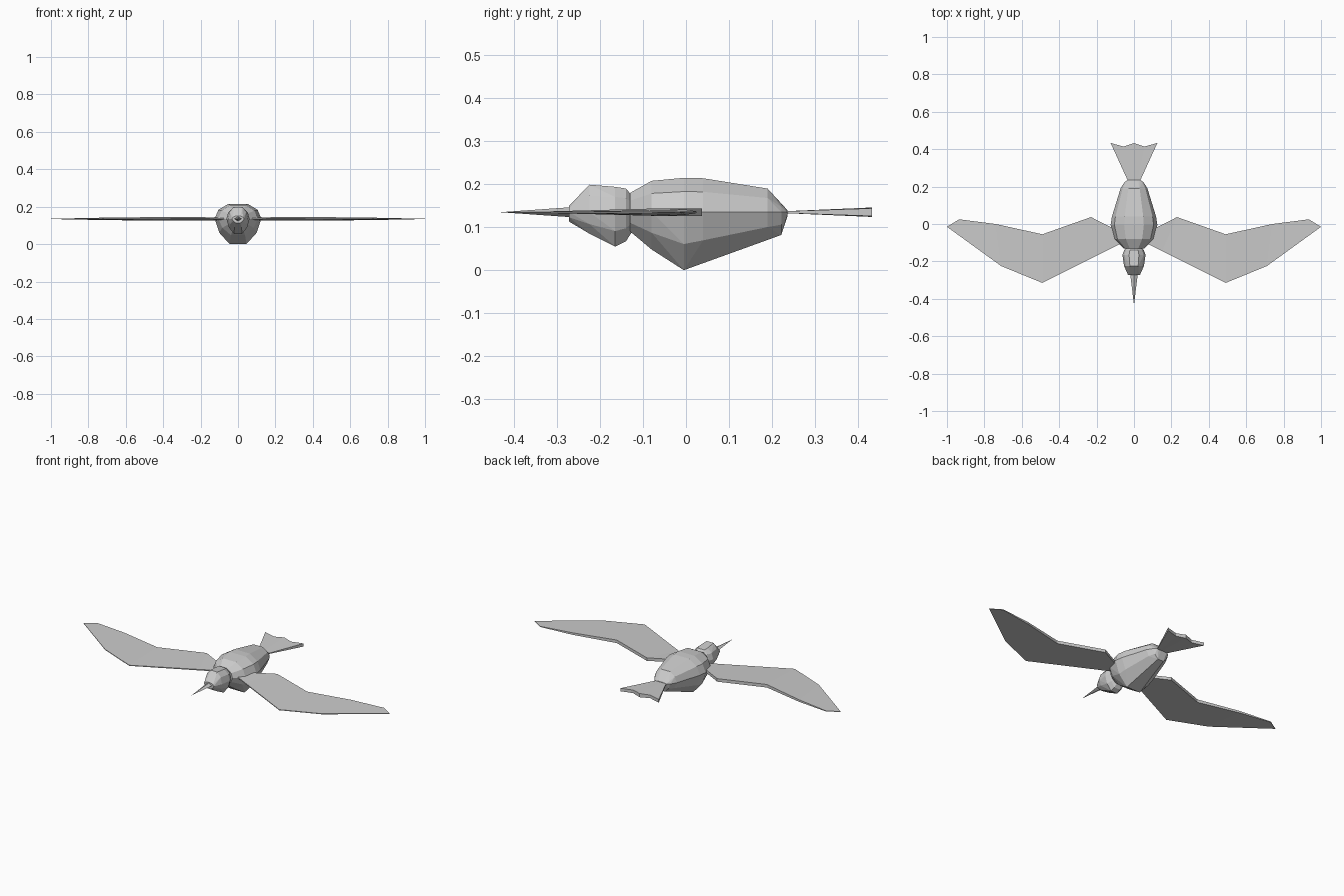
import bpy, bmesh

if "Cube" in bpy.data.objects:
    bpy.data.objects.remove(bpy.data.objects["Cube"])

grey = bpy.data.materials.new("plain_grey")
grey.diffuse_color = (0.6, 0.6, 0.6, 1)
grey.use_nodes = True
grey.node_tree.nodes["Principled BSDF"].inputs["Base Color"].default_value = grey.diffuse_color
MID = 0.135  # height of the wing, beak and tail plane


def finish(bm, name):
    bmesh.ops.recalc_face_normals(bm, faces=bm.faces)
    mesh = bpy.data.meshes.new(name)
    bm.to_mesh(mesh)
    bm.free()
    mesh.materials.append(grey)
    obj = bpy.data.objects.new(name, mesh)
    bpy.context.collection.objects.link(obj)
    return obj


def faceted_hull(name, rings):
    """Low-poly shell around rings of (y, half width, top, bottom)."""
    bm = bmesh.new()
    for y, w, top, bottom in rings:
        mid = min(max(MID, bottom), top)
        for s in (-1, 1):
            for x, z in ((0.42, top), (0.84, mid + (top - mid) * 0.6), (1, mid),
                         (0.8, mid + (bottom - mid) * 0.55), (0.36, bottom)):
                bm.verts.new((s * w * x, y, z))
    hull = bmesh.ops.convex_hull(bm, input=bm.verts)
    loose = [v for v in hull["geom_interior"] if isinstance(v, bmesh.types.BMVert)]
    bmesh.ops.delete(bm, geom=loose, context='VERTS')
    bmesh.ops.dissolve_limit(bm, angle_limit=0.09, verts=bm.verts, edges=bm.edges)
    return finish(bm, name)


def blade(name, strips):
    """Thin wedge from strips of (front x, front y, front half thickness,
    back x, back y, back half thickness)."""
    bm = bmesh.new()
    rows = []
    for fx, fy, ft, bx, by, bt in strips:
        rows.append([bm.verts.new(p) for p in (
            (fx, fy, MID + ft), (bx, by, MID + bt),
            (bx, by, MID - bt), (fx, fy, MID - ft))])
    for a, b in zip(rows, rows[1:]):
        for i in range(4):
            j = (i + 1) % 4
            bm.faces.new((a[i], a[j], b[j], b[i]))
    bm.faces.new(rows[0])
    bm.faces.new(rows[-1])
    return finish(bm, name)


# Body: narrow neck, deep breast, tapered rump
faceted_hull("body", [
    (-0.13, 0.055, 0.18, 0.09),
    (-0.08, 0.105, 0.208, 0.048),
    (-0.005, 0.125, 0.215, 0.0),
    (0.04, 0.118, 0.214, 0.016),
    (0.19, 0.072, 0.19, 0.072),
    (0.222, 0.052, 0.155, 0.082),
    (0.236, 0.035, 0.14, 0.125)])

# Head
faceted_hull("head", [
    (-0.272, 0.032, 0.15, 0.113),
    (-0.225, 0.053, 0.199, 0.085),
    (-0.165, 0.062, 0.194, 0.055),
    (-0.14, 0.052, 0.19, 0.067),
    (-0.122, 0.035, 0.17, 0.095)])

# Beak: four-sided spike
bm = bmesh.new()
tip = bm.verts.new((0, -0.433, MID))
base = [bm.verts.new((x, -0.262, MID + z)) for x, z in
        ((0.021, 0), (0, 0.012), (-0.021, 0), (0, -0.012))]
for i in range(4):
    bm.faces.new((tip, base[i], base[(i + 1) % 4]))
bm.faces.new(base)
finish(bm, "beak")

# Tail: fan with a notched back edge
blade("tail", [
    (-0.03, 0.225, 0.002, -0.125, 0.433, 0.009),
    (-0.015, 0.225, 0.002, -0.055, 0.414, 0.009),
    (0, 0.225, 0.002, 0, 0.433, 0.011),
    (0.015, 0.225, 0.002, 0.055, 0.414, 0.009),
    (0.03, 0.225, 0.002, 0.125, 0.433, 0.009)])

# Wings: sharp leading edge, thicker trailing edge, mirrored
wing = blade("wings", [
    (0.06, -0.10, 0.004, 0.09, -0.035, 0.008),
    (0.15, -0.145, 0.003, 0.23, 0.037, 0.009),
    (0.49, -0.315, 0.002, 0.49, -0.055, 0.009),
    (0.71, -0.225, 0.002, 0.74, 0.0, 0.006),
    (1.0, -0.015, 0.001, 0.935, 0.025, 0.002)])
wing.modifiers.new("mirror", 'MIRROR').use_clip = False
